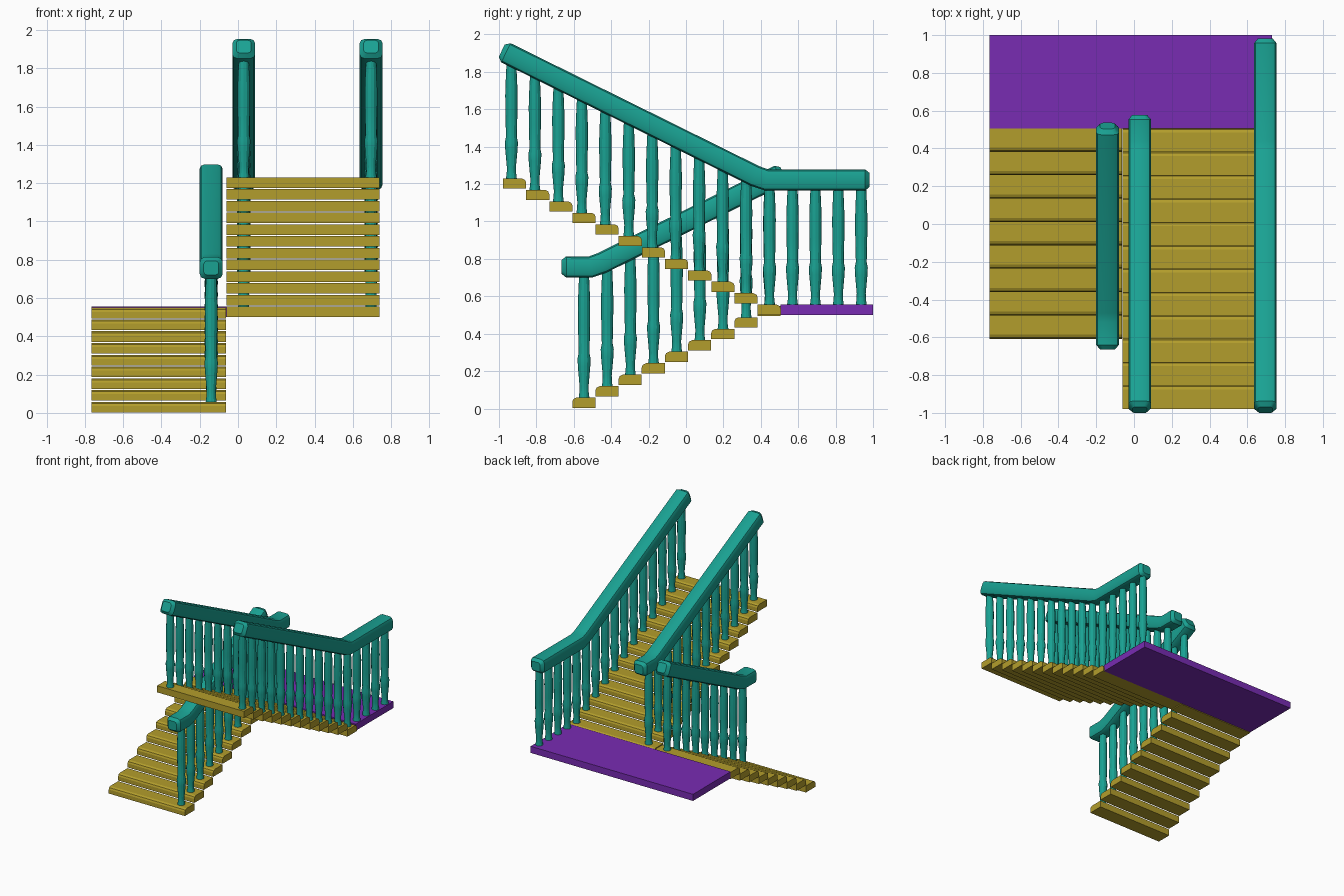
import bpy, bmesh
from math import pi, cos, sin
from mathutils import Vector

if "Cube" in bpy.data.objects:
    bpy.data.objects.remove(bpy.data.objects["Cube"])

def mat(name, c):
    m = bpy.data.materials.new(name)
    m.diffuse_color = (*c, 1)
    m.use_nodes = True
    m.node_tree.nodes["Principled BSDF"].inputs["Base Color"].default_value = m.diffuse_color
    return m

TEAL = mat("teal", (0.01, 0.36, 0.29))
OCHRE = mat("ochre", (0.45, 0.34, 0.025))
PURPLE = mat("purple", (0.19, 0.025, 0.45))

def finish(bm, name, m, smooth=None):
    bmesh.ops.recalc_face_normals(bm, faces=bm.faces)
    me = bpy.data.meshes.new(name)
    bm.to_mesh(me)
    bm.free()
    ob = bpy.data.objects.new(name, me)
    bpy.context.collection.objects.link(ob)
    me.materials.append(m)
    if smooth:
        bpy.ops.object.select_all(action='DESELECT')
        ob.select_set(True)
        bpy.context.view_layer.objects.active = ob
        bpy.ops.object.shade_smooth_by_angle(angle=smooth)
    return ob

def loft(bm, rings):
    vs = [[bm.verts.new(p) for p in r] for r in rings]
    n = len(vs[0])
    for a, b in zip(vs, vs[1:]):
        for i in range(n):
            bm.faces.new((a[i], a[(i + 1) % n], b[(i + 1) % n], b[i]))
    bm.faces.new(vs[0])
    bm.faces.new(vs[-1])

RISE, RUN, THICK = 0.0614, 0.1238, 0.055

# Treads with a rounded nosing; d is the climbing direction along y
def flight(name, x0, x1, y0, d, top0, n):
    bm = bmesh.new()
    for i in range(n):
        y, t = y0 + d * i * RUN, top0 + i * RISE
        prof = [(0, -THICK), (0, -0.022), (0.006, -0.008), (0.022, 0),
                (RUN, 0), (RUN, -THICK)]
        loft(bm, [[(x, y + d * a, t + b) for a, b in prof] for x in (x0, x1)])
    finish(bm, name, OCHRE)

flight("lower_treads", -0.765, -0.063, -0.608, 1, THICK + 0.003, 9)
flight("upper_treads", -0.06, 0.74, 0.507, -1, 0.555, 12)

# Landing slab
bm = bmesh.new()
loft(bm, [[(x, y, z) for y, z in ((0.505, 0.5), (1, 0.5), (1, 0.555), (0.505, 0.555))]
          for x in (-0.765, 0.73)])
finish(bm, "landing", PURPLE)

# Handrail: chamfered section swept along a bent path, with eased ends
def rail(name, x, path):
    w, h, c = 0.06, 0.057, 0.026
    sec = [(-w, -h + c), (-w, h - c), (-w + c * .3, h - c * .3), (-w + c, h),
           (w - c, h), (w - c * .3, h - c * .3), (w, h - c), (w, -h + c),
           (w - c * .3, -h + c * .3), (w - c, -h), (-w + c, -h), (-w + c * .3, -h + c * .3)]
    P = [Vector((0, *p)) for p in path]
    dirs = [(b - a).normalized() for a, b in zip(P, P[1:])]
    e = 0.025
    st = [(P[0], dirs[0], .65), (P[0] + dirs[0] * e, dirs[0], 1)]
    for i in range(1, len(P) - 1):
        st.append((P[i], (dirs[i - 1] + dirs[i]).normalized(), 1))
    st += [(P[-1] - dirs[-1] * e, dirs[-1], 1), (P[-1], dirs[-1], .65)]
    bm = bmesh.new()
    loft(bm, [[(x + a * s, p.y - d.z * b * s, p.z + d.y * b * s) for a, b in sec]
              for p, d, s in st])
    finish(bm, name, TEAL, 0.6)

rail("outer_handrail", 0.695, [(-0.985, 1.913), (0.37, 1.243), (0.43, 1.222), (0.982, 1.222)])
rail("inner_handrail", 0.03, [(-0.985, 1.913), (0.37, 1.243), (0.43, 1.222), (0.578, 1.222)])
rail("lower_handrail", -0.14, [(-0.665, 0.757), (-0.51, 0.757), (-0.45, 0.778), (0.52, 1.258)])

# Turned balusters: (height above foot, radius)
PROF = [(0, .029), (.03, .025), (.06, .024), (.16, .033), (.2, .035),
        (.23, .029), (.36, .032), (.46, .033), (.53, .031), (.66, .025)]

def balusters(name, x, feet, top_of):
    bm = bmesh.new()
    for y, z in feet:
        s = (top_of(y) - z) / 0.66
        loft(bm, [[(x + r * cos(k * pi / 6), y + r * sin(k * pi / 6), z + h * s)
                   for k in range(12)] for h, r in PROF])
    finish(bm, name, TEAL, 0.5)

def upper_top(y):
    return 1.21 if y > 0.4 else 1.222 + (0.4 - y) * 0.495 - 0.015

def lower_top(y):
    return 0.75 if y < -0.48 else 0.75 + (y + 0.48) * 0.495

up = [(0.447 - i * 0.1255, 0.555 + i * RISE) for i in range(12)]
level = [(0.447 + i * 0.1225, 0.555) for i in range(1, 5)]
low = [(-0.545 + i * 0.1238, THICK + i * RISE) for i in range(9)]
balusters("outer_balusters", 0.695, up + level, upper_top)
balusters("inner_balusters", 0.03, up, upper_top)
balusters("lower_balusters", -0.14, low, lower_top)
